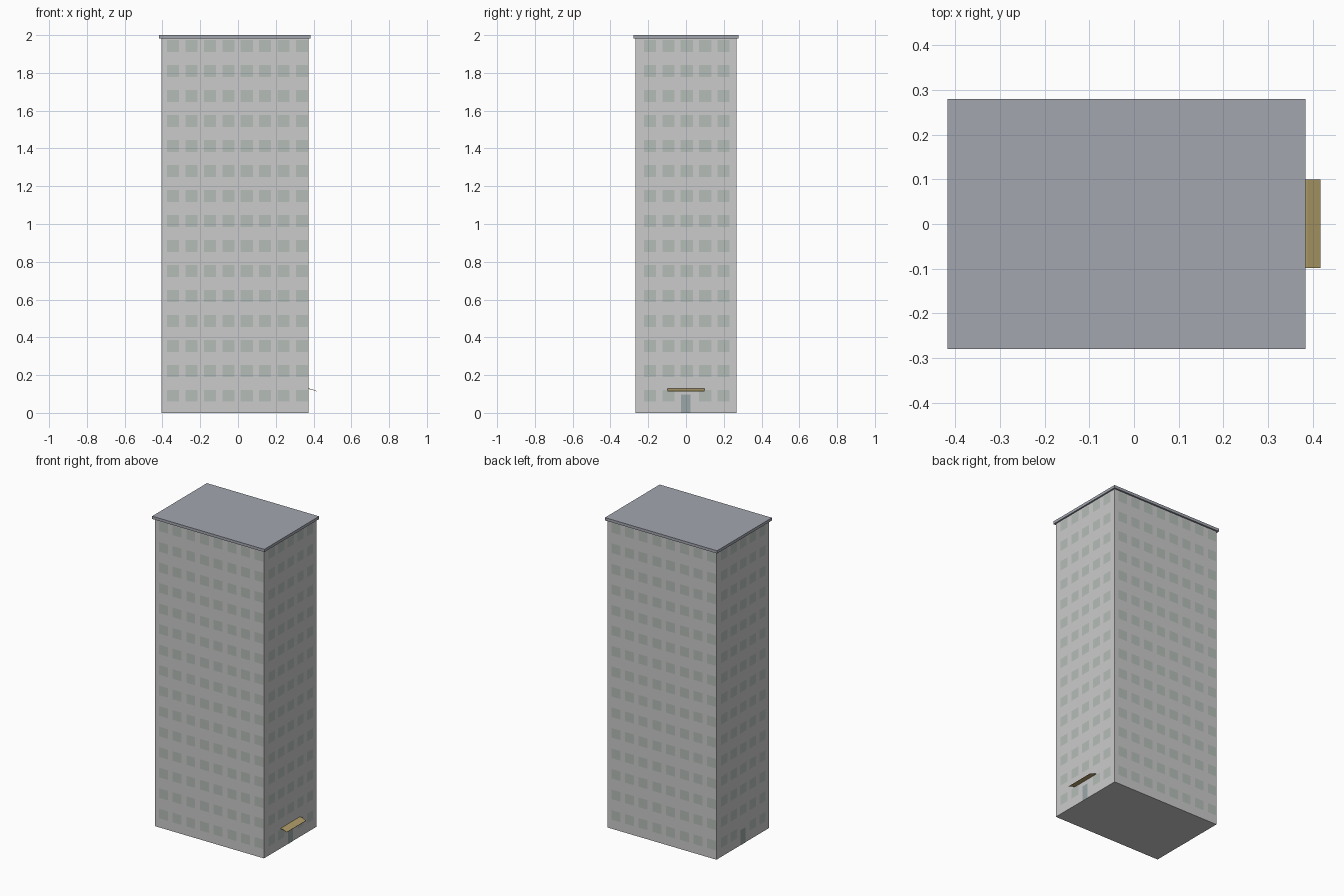
import bpy, bmesh, math
from mathutils import Matrix, Vector

if "Cube" in bpy.data.objects:
    bpy.data.objects.remove(bpy.data.objects["Cube"])

CX = -0.016            # tower centre in x
HX, HY = 0.389, 0.268  # half sizes of the tower
EPS = 0.001            # panes sit just proud of the wall


def mat(name, rgb):
    m = bpy.data.materials.new(name)
    m.diffuse_color = (*rgb, 1)
    m.use_nodes = True
    m.node_tree.nodes["Principled BSDF"].inputs["Base Color"].default_value = m.diffuse_color
    return m


GLASS = mat("glass", (0.46, 0.51, 0.48))
DOOR = mat("door_paint", (0.33, 0.39, 0.39))
ROOF = mat("roof_grey", (0.36, 0.38, 0.43))
CANOPY = mat("canopy_tan", (0.44, 0.34, 0.14))


def finish(bm, name, material=None):
    me = bpy.data.meshes.new(name)
    bm.to_mesh(me)
    bm.free()
    ob = bpy.data.objects.new(name, me)
    bpy.context.collection.objects.link(ob)
    if material:
        me.materials.append(material)
    return ob


def box(name, lo, hi, material=None):
    bm = bmesh.new()
    lo, hi = Vector(lo), Vector(hi)
    size = hi - lo
    bmesh.ops.create_cube(bm, size=1, matrix=Matrix.Translation((lo + hi) / 2) @ Matrix.Diagonal((*size, 1)))
    return finish(bm, name, material)


def panes(name, rects, depth, angle, material):
    """Flat rectangles (u, z, width, height) on the wall turned by angle."""
    bm = bmesh.new()
    place = Matrix.Translation((CX, 0, 0)) @ Matrix.Rotation(angle, 4, 'Z')
    for u, z, w, h in rects:
        corners = ((-1, -1), (1, -1), (1, 1), (-1, 1))
        bm.faces.new([bm.verts.new(place @ Vector((u + a * w / 2, -depth - EPS, z + b * h / 2)))
                      for a, b in corners])
    return finish(bm, name, material)


# tower and overhanging roof slab
box("tower", (CX - HX, -HY, 0), (CX + HX, HY, 1.985), None)
box("roof_slab", (-0.417, -0.279, 1.982), (0.383, 0.279, 2.0), ROOF)

# windows: 15 floors; long walls have 8 columns, short walls 5
PITCH_U, PITCH_Z = 0.0976, 0.1323
for i, side in enumerate(("front", "right", "back", "left")):
    short = i % 2 == 1
    cols, start, depth = (5, -0.191, HX) if short else (8, -0.328, HY)
    rects = [(start + c * PITCH_U, 0.09 + r * PITCH_Z, 0.064, 0.062)
             for r in range(15) for c in range(cols)
             if not (short and r == 0 and c == 2)]   # the door takes this spot
    angle = i * math.pi / 2
    panes(side + "_windows", rects, depth, angle, GLASS)
    if short:
        panes(side + "_door", [(-0.001, 0.049, 0.05, 0.098)], depth, angle, DOOR)

# thin sloping canopy over the right door
bm = bmesh.new()
profile = ((0.373, 0.129), (0.388, 0.127), (0.417, 0.116), (0.417, 0.114), (0.388, 0.124), (0.373, 0.126))
face = bm.faces.new([bm.verts.new((x, -0.098, z)) for x, z in profile])
ext = bmesh.ops.extrude_face_region(bm, geom=[face])
bmesh.ops.translate(bm, vec=(0, 0.197, 0), verts=[v for v in ext["geom"] if isinstance(v, bmesh.types.BMVert)])
bmesh.ops.recalc_face_normals(bm, faces=bm.faces)
finish(bm, "door_canopy", CANOPY)
